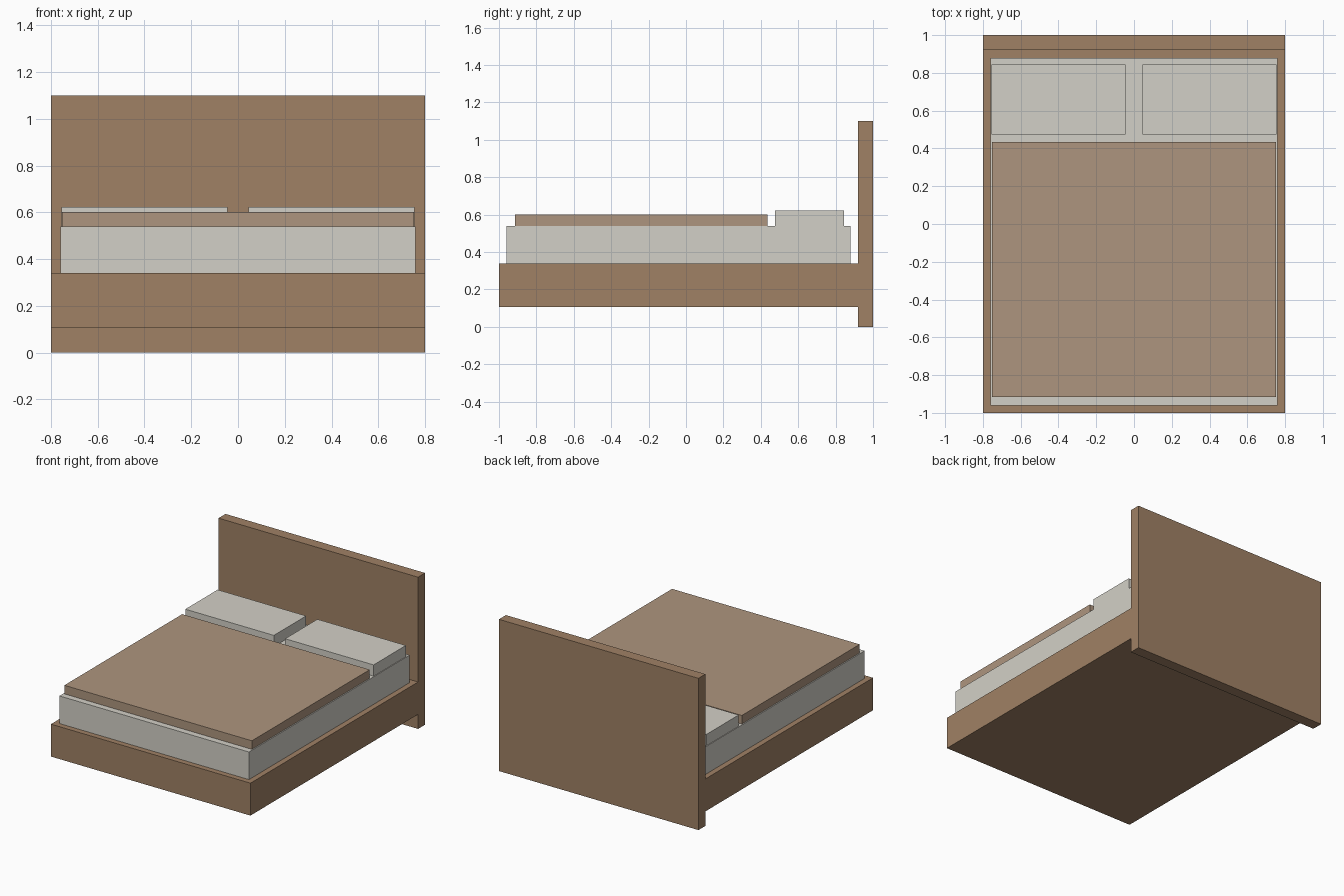
import bpy

if "Cube" in bpy.data.objects:
    bpy.data.objects.remove(bpy.data.objects["Cube"])


def material(name, color):
    mat = bpy.data.materials.new(name)
    mat.diffuse_color = (*color, 1.0)
    mat.use_nodes = True
    mat.node_tree.nodes["Principled BSDF"].inputs["Base Color"].default_value = mat.diffuse_color
    return mat


def box(name, x, y, z, mat):
    """Axis-aligned box from (min, max) ranges."""
    ranges = (x, y, z)
    bpy.ops.mesh.primitive_cube_add(size=1, location=[(a + b) / 2 for a, b in ranges])
    obj = bpy.context.object
    obj.name = name
    obj.scale = [b - a for a, b in ranges]
    bpy.ops.object.transform_apply(location=False, rotation=False, scale=True)
    obj.data.materials.append(mat)
    return obj


wood = material("wood", (0.35, 0.22, 0.13))
linen = material("linen", (0.65, 0.63, 0.57))
fabric = material("blanket_fabric", (0.42, 0.30, 0.21))

# Wooden structure: raised base and full-height headboard
box("bed_frame", (-0.80, 0.80), (-1.00, 0.92), (0.105, 0.34), wood)
box("headboard", (-0.80, 0.80), (0.92, 1.00), (0.00, 1.10), wood)

# Bedding
box("mattress", (-0.76, 0.76), (-0.96, 0.88), (0.34, 0.54), linen)
box("blanket", (-0.752, 0.752), (-0.915, 0.435), (0.54, 0.602), fabric)

# Pair of pillows
for side, label in ((-1, "left"), (1, "right")):
    x = sorted((side * 0.045, side * 0.755))
    box(f"pillow_{label}", x, (0.475, 0.845), (0.54, 0.622), linen)
